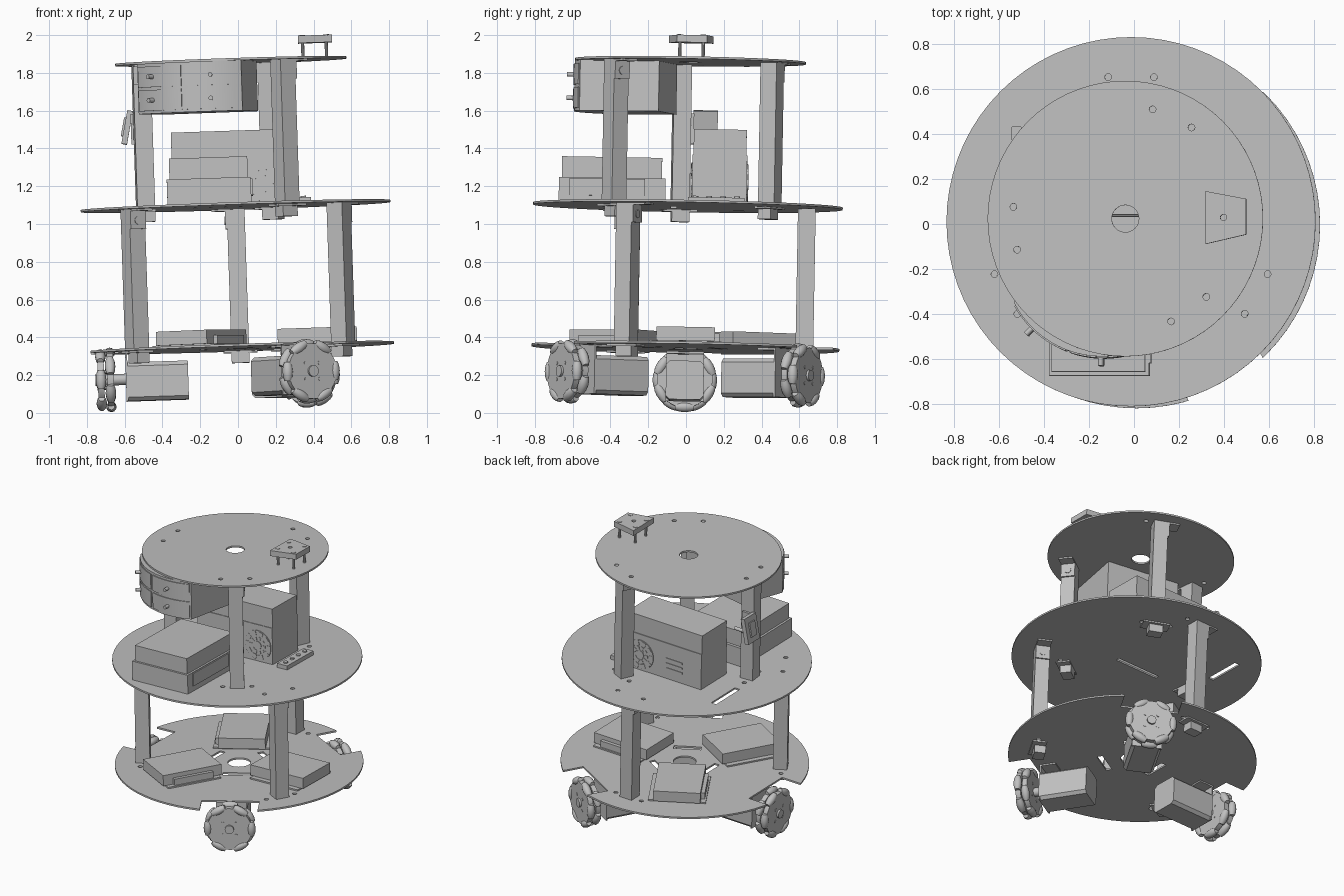
import bpy, bmesh, math
from math import radians, cos, sin, pi
from mathutils import Matrix, Vector

if "Cube" in bpy.data.objects:
    bpy.data.objects.remove(bpy.data.objects["Cube"])

grey = bpy.data.materials.new("plain_grey")
grey.use_nodes = True
grey.diffuse_color = (0.53, 0.53, 0.53, 1)
grey.node_tree.nodes["Principled BSDF"].inputs["Base Color"].default_value = (0.53, 0.53, 0.53, 1)

# The whole robot leans slightly
LOW, MID, TOP, T = 0.345, 1.095, 1.862, 0.012
up = Vector((-0.033, 0.018, 1)).normalized()
lean = Vector((0, 0, 1)).rotation_difference(up).to_matrix().to_4x4()
BASE = Matrix.Translation((-0.013, 0.01, MID)) @ lean @ Matrix.Translation((0, 0, -MID))
WHEELS, LOWER_POSTS, UPPER_POSTS = (180, 60, -60), (90, 210, 330), (185, 65, -55)


def spin(az):
    return Matrix.Rotation(radians(az), 4, 'Z')


def box(bm, x, y, z, m=Matrix()):
    """Box from (min, max) pairs."""
    size = Matrix.Diagonal((x[1] - x[0], y[1] - y[0], z[1] - z[0], 1))
    at = Matrix.Translation((sum(x) / 2, sum(y) / 2, sum(z) / 2))
    bmesh.ops.create_cube(bm, size=1, matrix=m @ at @ size)


def cyl(bm, r, depth, at, axis='Z', m=Matrix(), seg=16):
    turn = {'X': Matrix.Rotation(pi / 2, 4, 'Y'), 'Y': Matrix.Rotation(pi / 2, 4, 'X'), 'Z': Matrix()}[axis]
    bmesh.ops.create_cone(bm, cap_ends=True, segments=seg, radius1=r, radius2=r, depth=depth,
                          matrix=m @ Matrix.Translation(at) @ turn)


def prism(bm, points, z0, z1):
    face = bm.faces.new([bm.verts.new((x, y, z0)) for x, y in points])
    new = bmesh.ops.extrude_face_region(bm, geom=[face])["geom"]
    bmesh.ops.translate(bm, vec=(0, 0, z1 - z0), verts=[g for g in new if isinstance(g, bmesh.types.BMVert)])


def arc(cx, cy, r, a0, a1, n=10):
    angles = [radians(a0 + (a1 - a0) * i / n) for i in range(n + 1)]
    return [(cx + r * cos(a), cy + r * sin(a)) for a in angles]


def finish(name, bm, az=0, smooth=False):
    bmesh.ops.recalc_face_normals(bm, faces=bm.faces)
    mesh = bpy.data.meshes.new(name)
    bm.to_mesh(mesh)
    bm.free()
    mesh.materials.append(grey)
    if smooth:
        mesh.shade_smooth()
        mesh.set_sharp_from_angle(angle=radians(35))
    ob = bpy.data.objects.new(name, mesh)
    ob.matrix_world = BASE @ spin(az)
    bpy.context.collection.objects.link(ob)
    return ob


def cut(ob, bm):
    """Cut the holes in bm out of ob for good."""
    cutter = finish("hole_cutter", bm)
    cutter.hide_render = True
    mod = ob.modifiers.new("holes", 'BOOLEAN')
    mod.object, mod.operation, mod.solver, mod.use_self = cutter, 'DIFFERENCE', 'EXACT', True
    bpy.context.view_layer.update()
    mesh = bpy.data.meshes.new_from_object(ob.evaluated_get(bpy.context.evaluated_depsgraph_get()))
    ob.modifiers.clear()
    ob.data = mesh
    bpy.data.objects.remove(cutter)


def bolt_holes(bm, radius, angles, spread, h):
    for az in angles:
        for s in (-spread, spread):
            a = radians(az + s)
            cyl(bm, 0.015, 0.1, (radius * cos(a), radius * sin(a), h), seg=12)


def disc(name, r, h):
    bm = bmesh.new()
    cyl(bm, r, T, (0, 0, h), seg=72)
    return finish(name, bm)


# Bottom plate: wheel notches, motor slots, centre hole
plate = disc("bottom_plate", 0.815, LOW)
bm = bmesh.new()
cyl(bm, 0.075, 0.1, (0, 0, LOW), seg=32)
for az in WHEELS:
    box(bm, (0.645, 0.95), (-0.19, 0.19), (LOW - 0.05, LOW + 0.05), spin(az))
    box(bm, (0.175, 0.215), (-0.09, 0.09), (LOW - 0.05, LOW + 0.05), spin(az))
bolt_holes(bm, 0.65, LOWER_POSTS, 9, LOW)
cut(plate, bm)

# Middle plate: cable slots
plate = disc("middle_plate", 0.82, MID)
bm = bmesh.new()
box(bm, (-0.53, -0.49), (0.15, 0.42), (MID - 0.05, MID + 0.05))
box(bm, (-0.24, 0.1), (-0.09, -0.06), (MID - 0.05, MID + 0.05))
bolt_holes(bm, 0.65, LOWER_POSTS, 9, MID)
bolt_holes(bm, 0.5, UPPER_POSTS, 11, MID)
cut(plate, bm)

# Top plate
plate = disc("top_plate", 0.612, TOP)
bm = bmesh.new()
cyl(bm, 0.06, 0.1, (0, 0, TOP), seg=32)
bolt_holes(bm, 0.5, UPPER_POSTS, 11, TOP)
cut(plate, bm)


# Posts with angle brackets above and below
def post(name, az, radius, h0, h1):
    bm = bmesh.new()
    w = 0.047
    a, b = radius - w, radius + w
    box(bm, (a, b), (-w, w), (h0 + T / 2, h1 - T / 2))
    finish(name, bm, az)
    bm = bmesh.new()
    box(bm, (a, b), (w, w + 0.01), (h1 - 0.11, h1 - T / 2))
    box(bm, (a, b), (w, w + 0.08), (h1 - T / 2 - 0.01, h1 - T / 2))
    cyl(bm, 0.022, 0.012, (radius, w + 0.008, h1 - 0.065), 'Y')
    box(bm, (a, b), (-0.09, 0.09), (h0 - T / 2 - 0.01, h0 - T / 2))
    box(bm, (a, b - 0.02), (-w, w), (h0 - 0.07, h0 - T / 2 - 0.01))
    finish(name + "_brackets", bm, az)


for i, az in enumerate(LOWER_POSTS):
    post(f"lower_post_{i + 1}", az, 0.63, LOW, MID)
for i, az in enumerate(UPPER_POSTS):
    post(f"upper_post_{i + 1}", az, 0.478, MID, TOP)

# Drive units: motor, mount, shaft and two-row roller wheel
for i, az in enumerate(WHEELS):
    bm = bmesh.new()
    box(bm, (0.28, 0.6), (-0.1, 0.1), (0.08, 0.285))
    edges = [e for e in bm.edges if abs((e.verts[0].co - e.verts[1].co).normalized().x) > 0.9]
    bmesh.ops.bevel(bm, geom=edges, offset=0.02, segments=1, affect='EDGES')
    finish(f"motor_{i + 1}", bm, az)
    bm = bmesh.new()
    box(bm, (0.6, 0.61), (-0.1, 0.1), (0.08, LOW - T / 2))
    box(bm, (0.5, 0.61), (-0.1, 0.1), (LOW - T / 2 - 0.01, LOW - T / 2))
    finish(f"motor_mount_{i + 1}", bm, az)

    hub, wheel_h = 0.717, 0.197
    bm = bmesh.new()
    cyl(bm, 0.03, 0.1, (0.65, 0, wheel_h), 'X')
    cyl(bm, 0.03, 0.11, (hub, 0, wheel_h), 'X')
    for row in (-1, 1):
        cyl(bm, 0.147, 0.034, (hub + row * 0.025, 0, wheel_h), 'X', seg=36)
    for k in range(4):
        a = k * pi / 2 + pi / 4
        cyl(bm, 0.01, 0.09, (hub, 0.06 * cos(a), wheel_h + 0.06 * sin(a)), 'X', seg=10)
    finish(f"wheel_hub_{i + 1}", bm, az, smooth=True)
    bm = bmesh.new()
    for row in (-1, 1):
        for k in range(6):
            turn = Matrix.Rotation(radians(60 * k + 15 * (row + 1)), 4, 'X')
            m = Matrix.Translation((hub + row * 0.025, 0, wheel_h)) @ turn @ Matrix.Translation((0, 0, 0.143))
            prof = [(-0.05, 0.017), (-0.028, 0.025), (0, 0.028), (0.028, 0.025), (0.05, 0.017)]
            rings = [[bm.verts.new(m @ Vector((r * cos(j * pi / 6), y, r * sin(j * pi / 6)))) for j in range(12)]
                     for y, r in prof]
            for p, q in zip(rings, rings[1:]):
                for j in range(12):
                    bm.faces.new((p[j - 1], p[j], q[j], q[j - 1]))
            bm.faces.new(rings[0])
            bm.faces.new(rings[-1])
    finish(f"wheel_rollers_{i + 1}", bm, az, smooth=True)

# Motor drivers on the bottom plate
for i, az in enumerate((0, 120, 240)):
    bm = bmesh.new()
    box(bm, (0.2, 0.62), (-0.155, 0.155), (LOW + 0.016, LOW + 0.09))
    box(bm, (0.22, 0.6), (-0.19, 0.19), (LOW + 0.006, LOW + 0.016))
    box(bm, (0.27, 0.55), (0.155, 0.18), (LOW + 0.016, LOW + 0.06))
    finish(f"motor_driver_{i + 1}", bm, az)

# Battery box with lid and side panel
bm = bmesh.new()
box(bm, (-0.36, 0.085), (-0.685, -0.12), (1.101, 1.235))
finish("battery_box", bm)
bm = bmesh.new()
box(bm, (-0.345, 0.07), (-0.67, -0.14), (1.235, 1.345))
finish("battery_lid", bm)
bm = bmesh.new()
box(bm, (0.085, 0.093), (-0.63, -0.23), (1.14, 1.23))
finish("battery_panel", bm)

# Computer case with a fan on both sides and vents
bm = bmesh.new()
box(bm, (-0.33, 0.27), (0.02, 0.31), (1.101, 1.36))
box(bm, (-0.33, 0.27), (0.025, 0.305), (1.36, 1.495))
finish("computer_case", bm)
for name, y in (("front_fan", 0.018), ("back_fan", 0.312)):
    bm = bmesh.new()
    cyl(bm, 0.105, 0.006, (0.155, y, 1.215), 'Y', seg=32)
    cyl(bm, 0.03, 0.014, (0.155, y, 1.215), 'Y')
    for k in range(10):
        m = Matrix.Translation((0.155, y, 1.215)) @ Matrix.Rotation(k * pi / 5, 4, 'Y')
        for r0, r1 in ((0.036, 0.062), (0.068, 0.1)):
            box(bm, (r0, r1), (-0.006, 0.006), (-r0 * 0.23, r0 * 0.23), m)
    finish(name, bm)
bm = bmesh.new()
for k in range(3):
    box(bm, (-0.18, -0.05), (0.308, 0.314), (1.17 + k * 0.035, 1.182 + k * 0.035))
finish("case_vents", bm)

# Terminal strip beside the case
bm = bmesh.new()
box(bm, (0.32, 0.4), (0.0, 0.3), (1.101, 1.13))
for k in range(4):
    cyl(bm, 0.015, 0.01, (0.36, 0.04 + k * 0.073, 1.133))
finish("terminal_strip", bm)

# Power switch on the right-hand post
bm = bmesh.new()
m = Matrix.Translation((-0.555, 0.085, 1.53)) @ Matrix.Rotation(radians(12), 4, 'Y')
box(bm, (-0.02, 0.01), (-0.065, 0.065), (-0.09, 0.09), m)
box(bm, (-0.03, -0.02), (-0.03, 0.03), (-0.05, 0.05), m)
box(bm, (-0.54, -0.45), (0.01, 0.025), (1.44, 1.6))
cyl(bm, 0.012, 0.08, (-0.48, 0.09, 1.5), 'X')
finish("power_switch", bm)

# Drawer cabinet with a curved front under the top plate, drawer fronts and knobs
cx, cy, r = -0.104, -0.172, 0.44
bm = bmesh.new()
prism(bm, arc(cx, cy, r, 207, 291, 16) + [(0.136, -0.165), (-0.38, -0.07)], 1.59, TOP - T / 2)
finish("drawer_cabinet", bm, smooth=True)
fronts, knobs = bmesh.new(), bmesh.new()
for a0, a1, knob_az in ((209, 248.5, 225), (251, 289.5, 269)):
    for z in (1.605, 1.73):
        prism(fronts, arc(cx, cy, r - 0.004, a0, a1) + arc(cx, cy, r + 0.006, a1, a0), z, z + 0.11)
        cyl(knobs, 0.012, 0.04, (r + 0.02, 0, z + 0.055), 'X', Matrix.Translation((cx, cy, 0)) @ spin(knob_az))
finish("drawer_fronts", fronts, smooth=True)
finish("drawer_knobs", knobs, smooth=True)

# Sensor plate on standoffs
bm = bmesh.new()
prism(bm, [(0.36, -0.115), (0.54, -0.073), (0.54, 0.086), (0.36, 0.12)], 1.945, 1.984)
plate = finish("sensor_plate", bm)
holes, stands = bmesh.new(), bmesh.new()
cyl(holes, 0.014, 0.1, (0.44, 0.003, 1.965))
for x in (0.383, 0.508):
    for y in (-0.057, 0.066):
        cyl(stands, 0.009, 0.08, (x, y, 1.907), seg=10)
        cyl(stands, 0.016, 0.006, (x, y, 1.984), seg=10)
cut(plate, holes)
finish("sensor_standoffs", stands, smooth=True)
